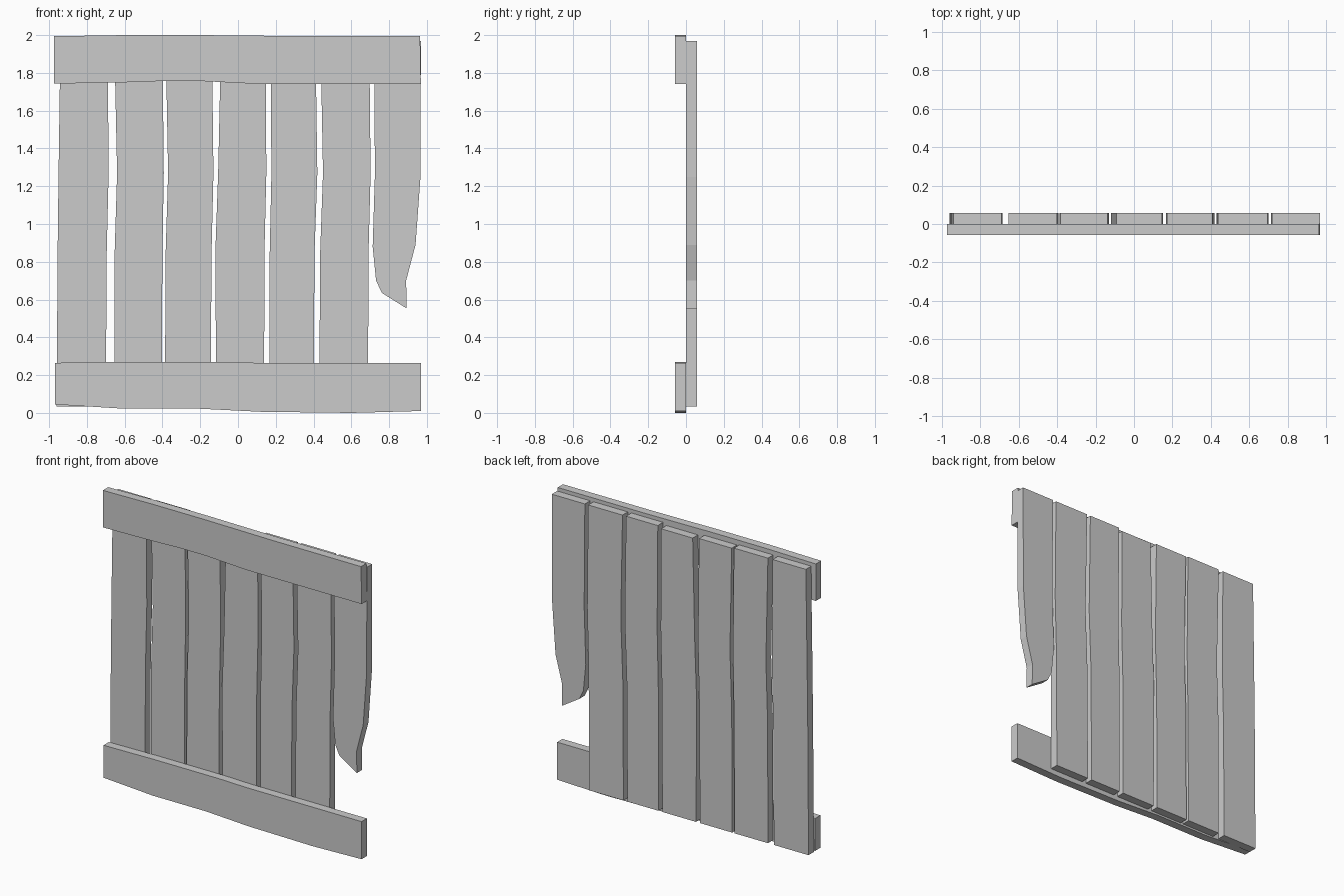
import bpy, bmesh


def board(name, outline, y0, y1):
    """Extrude an x-z outline from y0 to y1."""
    bm = bmesh.new()
    face = bm.faces.new([bm.verts.new((x, y0, z)) for x, z in outline])
    out = bmesh.ops.extrude_face_region(bm, geom=[face])
    verts = [g for g in out["geom"] if isinstance(g, bmesh.types.BMVert)]
    bmesh.ops.translate(bm, verts=verts, vec=(0, y1 - y0, 0))
    bmesh.ops.recalc_face_normals(bm, faces=bm.faces)
    mesh = bpy.data.meshes.new(name)
    bm.to_mesh(mesh)
    bm.free()
    obj = bpy.data.objects.new(name, mesh)
    bpy.context.collection.objects.link(obj)
    return obj


T = 0.057  # board thickness

# Front rails, slightly warped
board("top_rail", [(-0.975, 1.743), (-0.6, 1.75), (-0.4, 1.757), (-0.2, 1.757),
                   (0.1, 1.742), (0.968, 1.742), (0.964, 1.995), (0.3, 1.995),
                   (-0.2, 2.0), (-0.6, 2.0), (-0.975, 1.994)], -T, 0)
board("bottom_rail", [(-0.97, 0.045), (-0.6, 0.022), (-0.2, 0.022), (0.12, 0.006),
                      (0.6, 0.0), (0.968, 0.01), (0.968, 0.265), (0.1, 0.265),
                      (-0.1, 0.27), (-0.6, 0.27), (-0.97, 0.265)], -T, 0)

# Whole planks: left and right edge x at four heights, bottom to top
planks = [
    ((-0.96, -0.955, -0.95, -0.94), (-0.70, -0.695, -0.685, -0.69)),
    ((-0.655, -0.653, -0.64, -0.655), (-0.405, -0.40, -0.393, -0.40)),
    ((-0.387, -0.383, -0.37, -0.383), (-0.145, -0.14, -0.13, -0.138)),
    ((-0.115, -0.12, -0.105, -0.09), (0.138, 0.14, 0.15, 0.147)),
    ((0.168, 0.168, 0.177, 0.172), (0.40, 0.405, 0.42, 0.41)),
    ((0.43, 0.435, 0.45, 0.437), (0.688, 0.691, 0.702, 0.695)),
]
tops = [1.97, 1.97, 1.965, 1.955, 1.97, 1.97]
for i, ((left, right), top) in enumerate(zip(planks, tops), 1):
    zs = (0.035, 0.85, 1.27, top)
    board(f"plank_{i}", list(zip(left, zs)) + list(zip(right, zs))[::-1], 0, T)

# Broken plank with a splintered lower end
board("broken_plank", [(0.72, 1.97), (0.725, 1.27), (0.713, 0.88), (0.731, 0.70),
                       (0.762, 0.635), (0.893, 0.553), (0.89, 0.70), (0.94, 0.89),
                       (0.966, 1.25), (0.968, 1.97)], 0, T)
